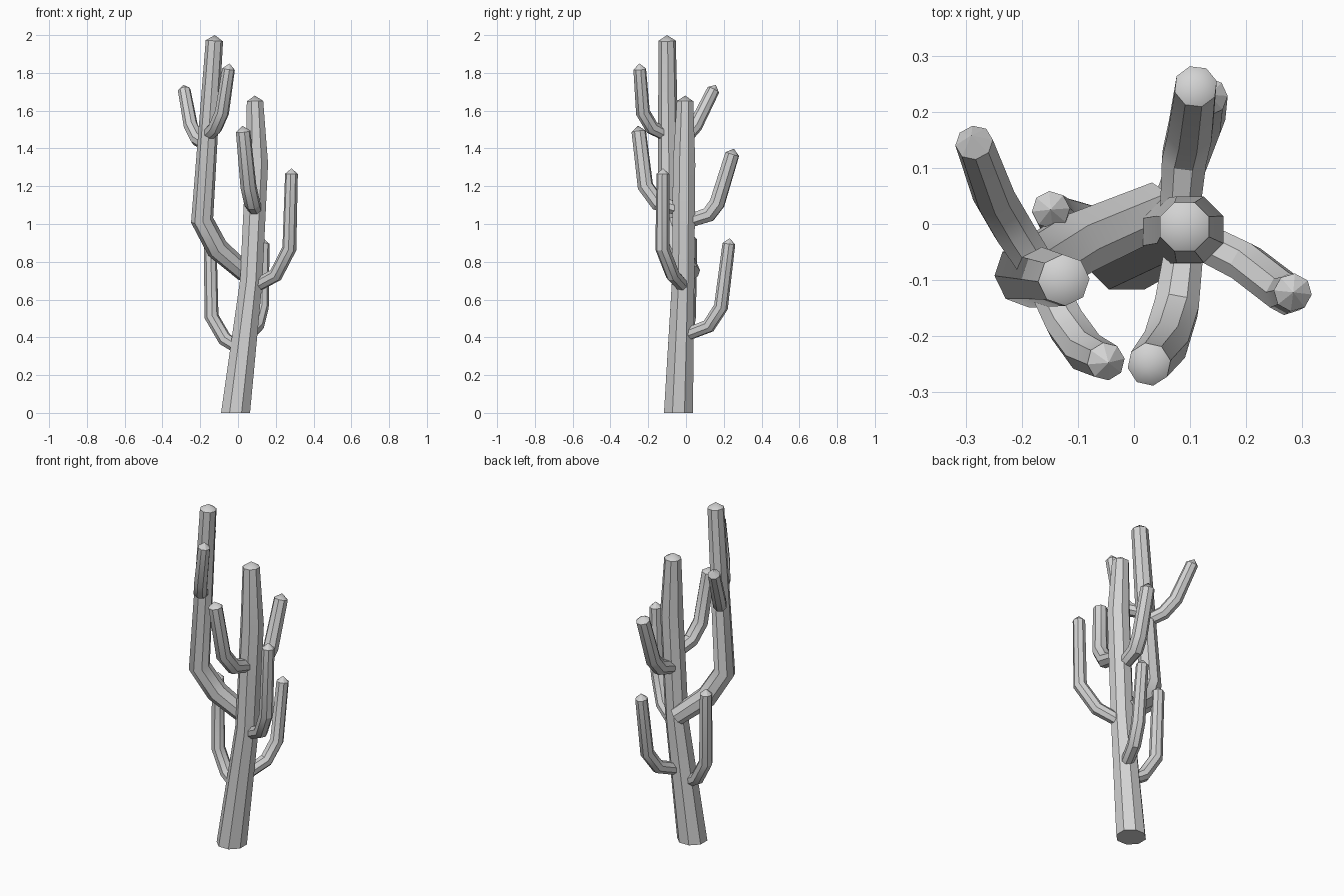
import bpy
import bmesh
import math
from mathutils import Vector

SIDES = 8
CAP = 0.03

cube = bpy.data.objects.get("Cube")
if cube:
    bpy.data.objects.remove(cube, do_unlink=True)

# Single plain grey finish
COLOUR = (0.65, 0.65, 0.65, 1)
grey = bpy.data.materials.new("plain_grey")
grey.use_nodes = True
grey.diffuse_color = COLOUR
grey.node_tree.nodes["Principled BSDF"].inputs["Base Color"].default_value = COLOUR


def stem(name, radii, *path, flat_base=False):
    """Sweep an octagon along a path, closing the tip with a low cone.
    radii = at the base, through the bends, at the tip."""
    points = [Vector(p) for p in path]
    last = len(points) - 1
    base_radius, bend_radius, tip_radius = radii
    bm = bmesh.new()
    rings = []
    side = Vector((1, 0, 0))
    previous = None
    for i, point in enumerate(points):
        before = (point - points[max(i - 1, 0)]).normalized()
        after = (points[min(i + 1, last)] - point).normalized()
        tangent = (before + after).normalized()
        if i == 0 and flat_base:
            tangent = Vector((0, 0, 1))
        # Carry the cross-section along without twisting it
        if previous is None:
            level = Vector((0, 0, 1)).cross(tangent)
            side = level.normalized() if level.length > 0.1 else side
        else:
            side = previous.rotation_difference(tangent) @ side
        previous = tangent
        other = tangent.cross(side)
        radius = base_radius if i == 0 else tip_radius if i == last else bend_radius
        ring = []
        for k in range(SIDES):
            angle = math.tau * (k + 0.5) / SIDES
            offset = side * math.cos(angle) + other * math.sin(angle)
            ring.append(bm.verts.new(point + offset * radius))
        rings.append(ring)
    # Sides, closed base and pointed cap
    for low, high in zip(rings, rings[1:]):
        for k in range(SIDES):
            n = (k + 1) % SIDES
            bm.faces.new((low[k], low[n], high[n], high[k]))
    bm.faces.new(list(reversed(rings[0])))
    apex = bm.verts.new(points[-1] + previous * CAP)
    for k in range(SIDES):
        bm.faces.new((rings[-1][k], rings[-1][(k + 1) % SIDES], apex))
    bmesh.ops.recalc_face_normals(bm, faces=bm.faces)

    mesh = bpy.data.meshes.new(name)
    bm.to_mesh(mesh)
    bm.free()
    mesh.materials.append(grey)
    obj = bpy.data.objects.new(name, mesh)
    bpy.context.collection.objects.link(obj)
    bpy.ops.object.select_all(action="DESELECT")
    obj.select_set(True)
    bpy.context.view_layer.objects.active = obj
    bpy.ops.object.shade_smooth_by_angle(angle=math.radians(30))
    return obj


# Main trunk and the tall secondary stem
stem("trunk", (0.083, 0.064, 0.047),
     (-0.013, -0.04, 0), (0.07, -0.015, 0.7), (0.1, -0.01, 1.32), (0.09, -0.005, 1.65),
     flat_base=True)
stem("tall_stem", (0.052, 0.06, 0.046),
     (0.04, 0.025, 0.74), (-0.11, -0.04, 0.87), (-0.19, -0.09, 1.02), (-0.125, -0.1, 1.97))

# Arms on the tall stem
SLIM = (0.035, 0.038, 0.034)
stem("upper_front_arm", SLIM,
     (-0.16, -0.1, 1.47), (-0.12, -0.18, 1.51), (-0.085, -0.228, 1.59), (-0.05, -0.245, 1.82))
stem("upper_back_arm", SLIM,
     (-0.17, -0.08, 1.42), (-0.215, -0.01, 1.45), (-0.25, 0.05, 1.52), (-0.285, 0.145, 1.71))

# Arms on the trunk
THICK = (0.037, 0.043, 0.039)
stem("front_arm", THICK,
     (0.09, -0.04, 1.08), (0.075, -0.15, 1.11), (0.055, -0.215, 1.2), (0.027, -0.25, 1.49))
stem("left_arm", SLIM,
     (0.09, -0.015, 0.67), (0.2, -0.07, 0.73), (0.272, -0.125, 0.87), (0.283, -0.122, 1.265))
stem("back_arm", THICK,
     (0.08, 0, 1.01), (0.09, 0.12, 1.05), (0.1, 0.165, 1.11), (0.11, 0.245, 1.37))
stem("lower_back_arm", SLIM,
     (0.05, -0.01, 0.41), (0.1, 0.12, 0.46), (0.125, 0.185, 0.56), (0.133, 0.227, 0.895))
stem("lower_right_arm", SLIM,
     (0.01, -0.03, 0.34), (-0.07, -0.005, 0.39), (-0.14, 0.015, 0.51), (-0.148, 0.025, 0.92))
